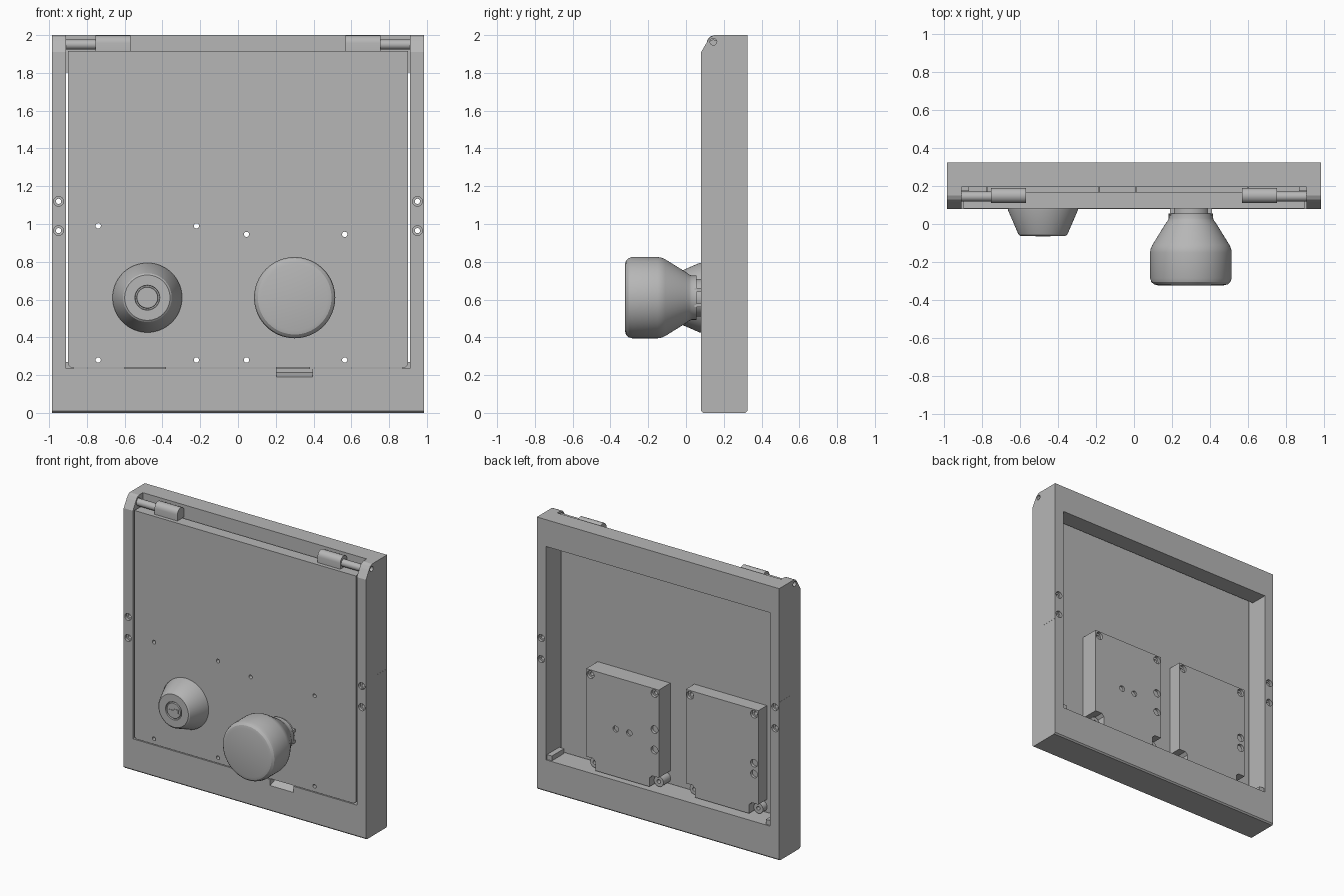
import bpy, bmesh, math
from mathutils import Vector, Matrix

if "Cube" in bpy.data.objects:
    bpy.data.objects.remove(bpy.data.objects["Cube"])

grey = bpy.data.materials.new("light_grey")
grey.diffuse_color = (0.47, 0.47, 0.47, 1)
grey.use_nodes = True
grey.node_tree.nodes["Principled BSDF"].inputs["Base Color"].default_value = grey.diffuse_color


def finish(name, bm):
    bmesh.ops.recalc_face_normals(bm, faces=bm.faces)
    me = bpy.data.meshes.new(name)
    bm.to_mesh(me)
    bm.free()
    ob = bpy.data.objects.new(name, me)
    bpy.context.collection.objects.link(ob)
    me.materials.append(grey)
    return ob


def box(name, x0, x1, y0, y1, z0, z1):
    bm = bmesh.new()
    bmesh.ops.create_cube(bm, size=1)
    for v in bm.verts:
        v.co = (x0 if v.co.x < 0 else x1, y0 if v.co.y < 0 else y1, z0 if v.co.z < 0 else z1)
    return finish(name, bm)


def prism(name, pts, axis, a, b):
    """Extrude a profile along x (yz points) or y (xz points)."""
    bm = bmesh.new()
    put = (lambda p: (a, p[0], p[1])) if axis == 'x' else (lambda p: (p[0], a, p[1]))
    face = bm.faces.new([bm.verts.new(put(p)) for p in pts])
    new = bmesh.ops.extrude_face_region(bm, geom=[face])["geom"]
    d = Vector((b - a, 0, 0)) if axis == 'x' else Vector((0, b - a, 0))
    bmesh.ops.translate(bm, vec=d, verts=[g for g in new if isinstance(g, bmesh.types.BMVert)])
    return finish(name, bm)


def rods(name, items, axis='y', seg=20):
    """Several cylinders in one mesh; each item is centre u, z, radius, start, end."""
    bm = bmesh.new()
    for u, z, r, a, b in items:
        m = (a + b) / 2
        if axis == 'y':
            mat = Matrix.Translation((u, m, z)) @ Matrix.Rotation(math.pi / 2, 4, 'X')
        else:
            mat = Matrix.Translation((m, u, z)) @ Matrix.Rotation(math.pi / 2, 4, 'Y')
        bmesh.ops.create_cone(bm, cap_ends=True, segments=seg, radius1=r, radius2=r,
                              depth=b - a, matrix=mat)
    return finish(name, bm)


def lathe(name, x, z, pts, seg=64):
    """Turn a (radius, y) profile about a y axis through x, z."""
    bm = bmesh.new()
    vs = [bm.verts.new((x + r, y, z)) for r, y in pts]
    es = [bm.edges.new(e) for e in zip(vs, vs[1:])]
    bmesh.ops.spin(bm, geom=vs + es, cent=(x, 0, z), axis=(0, 1, 0),
                   angle=2 * math.pi, steps=seg, use_duplicate=False)
    bmesh.ops.remove_doubles(bm, verts=bm.verts, dist=1e-5)
    return smooth(finish(name, bm))


def activate(ob):
    bpy.ops.object.select_all(action='DESELECT')
    ob.select_set(True)
    bpy.context.view_layer.objects.active = ob


def smooth(ob):
    activate(ob)
    bpy.ops.object.shade_smooth_by_angle(angle=math.radians(25))
    return ob


def cut(ob, *cutters):
    activate(ob)
    for c in cutters:
        m = ob.modifiers.new("cut", 'BOOLEAN')
        m.operation, m.solver, m.object = 'DIFFERENCE', 'EXACT', c
        bpy.ops.object.modifier_apply(modifier=m.name)
        bpy.data.objects.remove(c)
    return ob


F, B = 0.08, 0.325     # front and back of the frame
W, O = 0.985, 0.91     # half widths of frame and opening
D = 0.168              # back of the door

# Frame: side profile with eased upper front corner, then opened up
frame = prism("frame", [(F, 0.01), (F + 0.01, 0), (B - 0.01, 0), (B, 0.01), (B, 2), (0.15, 2),
                        (0.13, 1.99), (0.115, 1.97), (F, 1.91)], 'x', -W, W)
screws = [(s * 0.95, z) for s in (-1, 1) for z in (0.965, 1.12)]
cut(frame,
    box("opening", -O, O, 0, 0.5, 0.235, 1.803),
    box("hinge_recess", -O, O, 0, 0.195, 1.7, 2.1),
    prism("finger_scoop", [(0.05, 0.18), (F, 0.19), (0.15, 0.215), (0.15, 0.26), (0.05, 0.26)],
          'x', 0.205, 0.395),
    rods("screw_holes", [(x, z, 0.014, 0, 0.5) for x, z in screws]),
    rods("front_sinks", [(x, z, 0.026, 0, F + 0.02) for x, z in screws]),
    rods("back_sinks", [(x, z, 0.026, B - 0.02, 0.5) for x, z in screws]),
    rods("pin_holes", [(0.145, 1.965, 0.018, s * 0.95 - 0.06, s * 0.95 + 0.06)
                       for s in (-1, 1)], 'x'))

for s, side in ((-1, "left"), (1, "right")):
    def span(a, b):
        return sorted((s * a, s * b))
    # Corner stops at the bottom of the opening
    box(side + "_corner_stop", *span(0.87, O), D + 0.005, B - 0.01, 0.23, 0.27)
    # Flush side inserts around the frame screws
    box(side + "_side_insert", *span(0.975, W + 0.001), 0.2, B - 0.002, 0.92, 1.165)
    # Hinge: thin pin next to the frame and a thick knuckle on the door
    smooth(rods(side + "_hinge_pin", [(0.145, 1.95, 0.026, *span(0.74, 0.94))], 'x', 24))
    arc = [(0.15 + 0.04 * math.cos(t), 1.958 + 0.04 * math.sin(t))
           for t in [math.pi * i / 10 for i in range(11)]]
    smooth(prism(side + "_hinge_knuckle", arc + [(0.11, 1.915), (0.19, 1.915)],
                 'x', *span(0.57, 0.755)))

# Door panel with through holes
door_holes = [(-0.74, 0.99), (-0.22, 0.99), (0.045, 0.945), (0.565, 0.945),
              (-0.74, 0.28), (-0.22, 0.28), (0.045, 0.28), (0.565, 0.28)]
door = prism("door_panel", [(-0.9, 0.255), (-0.885, 0.24), (0.885, 0.24), (0.9, 0.255),
                            (0.9, 1.915), (-0.9, 1.915)], 'y', F + 0.002, D)
cut(door, rods("door_hole_cutter", [(x, z, 0.014, 0, 0.5) for x, z in door_holes]))


def lock_case(name, x0, x1, top, back, sinks, pins):
    """Case behind the door with notched lower corners and corner posts."""
    n, low = 0.075, 0.335
    case = prism(name, [(x0, low), (x0 + n - 0.02, low), (x0 + n, low - 0.02), (x0 + n, 0.25),
                        (x1 - n, 0.25), (x1 - n, low - 0.02), (x1 - n + 0.02, low),
                        (x1, low), (x1, top), (x0, top)], 'y', D - 0.002, back)
    corners = [(x0 + 0.035, top - 0.035), (x1 - 0.035, top - 0.035)]
    cut(case,
        rods("sink_cutter", [(x, z, 0.028, back - 0.02, 0.5) for x, z in corners + sinks]),
        rods("hole_cutter", [(x, z, 0.014, 0, 0.5) for x, z in corners]),
        rods("pin_cutter", [(x, z, 0.022, back - 0.015, 0.5) for x, z in pins] or
             [(x0 + 0.29, 0.02, 0.01, 0.4, 0.5)]))
    for x, side in ((x0 + 0.035, "left"), (x1 - 0.035, "right")):
        post = rods(name + "_" + side + "_post", [(x, 0.28, 0.038, D - 0.002, back - 0.05)])
        smooth(cut(post, rods("post_hole", [(x, 0.28, 0.014, 0, 0.5)])))


lock_case("knob_lock_case", 0.01, 0.6, 0.98, 0.302,
          [(0.045, 0.68), (0.045, 0.53)], [(0.36, 0.6), (0.25, 0.6)])
lock_case("key_lock_case", -0.775, -0.185, 1.025, 0.267,
          [(-0.74, 0.63), (-0.74, 0.55)], [])

# Latch bolts reaching down to the sill
box("knob_bolt", 0.2, 0.38, 0.2, 0.27, 0.215, 0.26)
box("key_bolt", -0.6, -0.38, 0.185, 0.24, 0.225, 0.26)

# Key cylinder: tapered collar with a recessed core
lathe("key_collar", -0.48, 0.61, [(0.184, F + 0.01), (0.184, 0.072), (0.129, -0.055),
      (0.12, -0.062), (0.066, -0.062), (0.064, -0.05), (0.057, -0.05), (0.055, -0.062), (0, -0.062)])
box("keyway_slot", -0.52, -0.465, -0.066, -0.06, 0.604, 0.614)
box("keyway_end", -0.475, -0.44, -0.066, -0.06, 0.597, 0.625)

# Turning knob with rounded face, tapered shoulder, collar and neck
lathe("turning_knob", 0.3, 0.61, [(0, -0.323), (0.175, -0.323), (0.195, -0.318), (0.209, -0.305),
      (0.215, -0.285), (0.215, -0.15), (0.212, -0.13), (0.203, -0.11), (0.135, 0.0),
      (0.122, 0.018), (0.117, 0.03), (0.117, 0.055), (0.1, 0.055), (0.1, F + 0.01)])
for i, dz in enumerate((-0.04, 0.04)):
    box("neck_rib_%d" % (i + 1), 0.19, 0.41, 0.045, F + 0.005, 0.6 + dz, 0.62 + dz)
